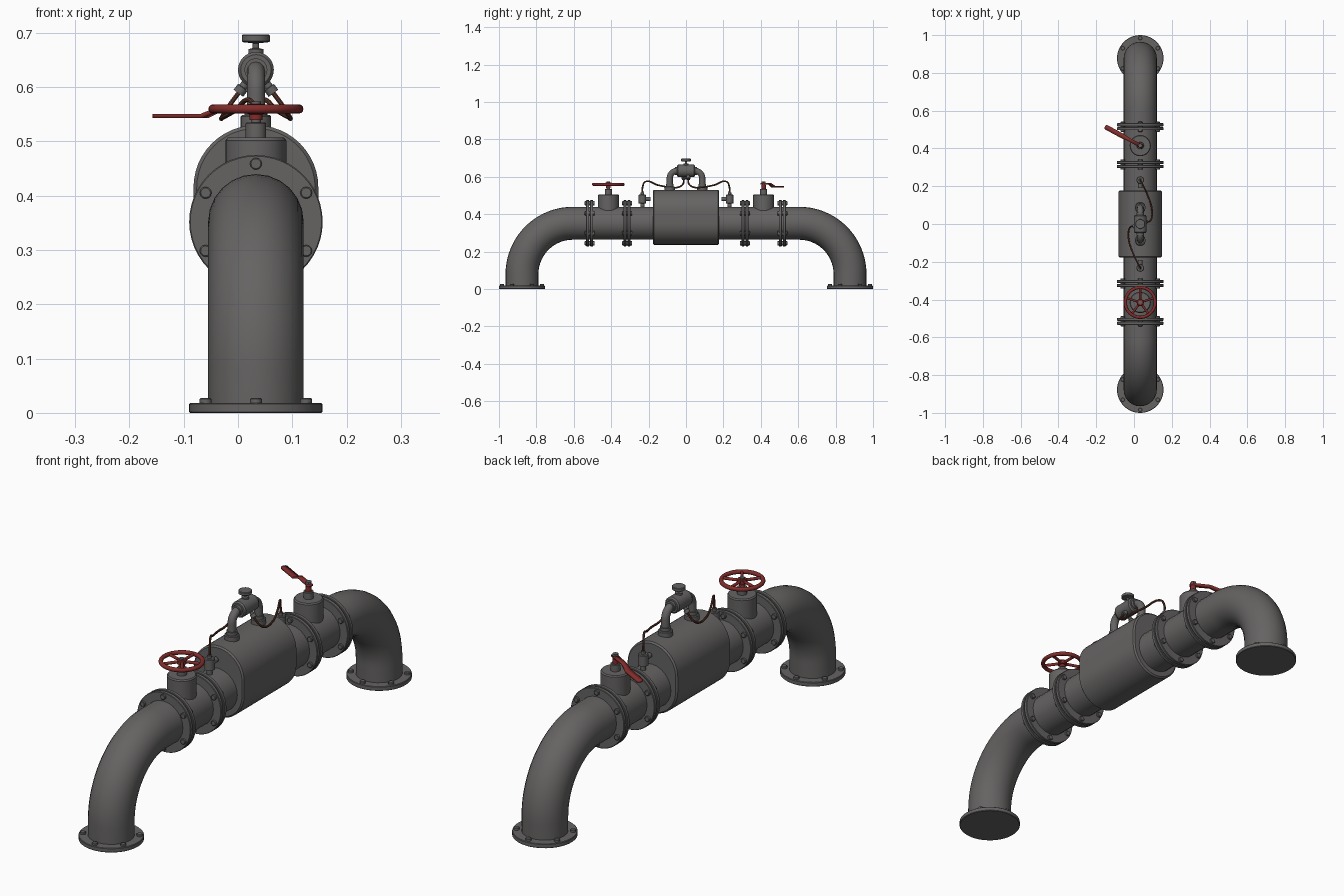
import bpy, bmesh, math
from mathutils import Vector, Matrix

if "Cube" in bpy.data.objects:
    bpy.data.objects.remove(bpy.data.objects["Cube"])

CX, CZ, R = 0.033, 0.352, 0.088      # pipe axis and radius


def material(name, rgb):
    m = bpy.data.materials.new(name)
    m.diffuse_color = (*rgb, 1)
    m.use_nodes = True
    m.node_tree.nodes["Principled BSDF"].inputs["Base Color"].default_value = m.diffuse_color
    return m


GREY = material("iron grey", (0.13, 0.125, 0.123))
RED = material("handle red", (0.22, 0.026, 0.024))
BROWN = material("tube brown", (0.11, 0.04, 0.026))


def finish(name, bm, mat):
    bmesh.ops.recalc_face_normals(bm, faces=bm.faces)
    me = bpy.data.meshes.new(name)
    bm.to_mesh(me)
    bm.free()
    me.materials.append(mat)
    ob = bpy.data.objects.new(name, me)
    bpy.context.collection.objects.link(ob)
    smooth(ob)
    return ob


def smooth(ob):
    bpy.ops.object.select_all(action='DESELECT')
    bpy.context.view_layer.objects.active = ob
    ob.select_set(True)
    bpy.ops.object.shade_smooth_by_angle(angle=math.radians(35))


def lathe(name, profile, loc, axis=(0, 0, 1), mat=GREY, seg=32):
    """Closed solid from (radius, height) points turned about an axis."""
    bm = bmesh.new()
    mtx = Matrix.Translation(loc) @ Vector((0, 0, 1)).rotation_difference(Vector(axis)).to_matrix().to_4x4()
    rings = []
    for r, h in profile:
        rings.append([bm.verts.new(mtx @ Vector((r * math.cos(2 * math.pi * i / seg),
                                                 r * math.sin(2 * math.pi * i / seg), h))) for i in range(seg)])
    for a, b in zip(rings, rings[1:]):
        for i in range(seg):
            j = (i + 1) % seg
            bm.faces.new((a[i], a[j], b[j], b[i]))
    bm.faces.new(rings[0])
    bm.faces.new(rings[-1])
    return finish(name, bm, mat)


def tube(name, pts, radius, mat=GREY, curved=False, res=4):
    cu = bpy.data.curves.new(name, 'CURVE')
    cu.dimensions = '3D'
    cu.bevel_depth, cu.bevel_resolution, cu.use_fill_caps = radius, res, True
    if curved:
        sp = cu.splines.new('BEZIER')
        sp.bezier_points.add(len(pts) - 1)
        for bp, p in zip(sp.bezier_points, pts):
            bp.co = p
            bp.handle_left_type = bp.handle_right_type = 'AUTO'
        sp.resolution_u = 8
    else:
        sp = cu.splines.new('POLY')
        sp.points.add(len(pts) - 1)
        for sp_pt, p in zip(sp.points, pts):
            sp_pt.co = (*p, 1)
    cu.materials.append(mat)
    ob = bpy.data.objects.new(name, cu)
    bpy.context.collection.objects.link(ob)
    bpy.ops.object.select_all(action='DESELECT')
    bpy.context.view_layer.objects.active = ob
    ob.select_set(True)
    bpy.ops.object.convert(target='MESH')
    smooth(bpy.context.view_layer.objects.active)


def arc(cy, cz, r, a0, a1, n):
    return [(CX, cy + r * math.cos(math.radians(a0 + (a1 - a0) * i / n)),
             cz + r * math.sin(math.radians(a0 + (a1 - a0) * i / n))) for i in range(n + 1)]


# main pipe with both elbows
B = 0.272
tube("main_pipe", [(CX, -0.877, 0.005)] + arc(-0.605, CZ - B, B, 180, 90, 20)
     + arc(0.605, CZ - B, B, 90, 0, 20) + [(CX, 0.877, 0.005)], R, res=10)


# flanges and bolts
def disc(name, r, t, loc, axis):
    lathe(name, [(r - 0.002, 0), (r, 0.002), (r, t - 0.002), (r - 0.002, t)], loc, axis, seg=48)


BR = 0.107
for s, side in ((-1, "front"), (1, "back")):
    disc(side + "_base_flange", 0.123, 0.018, (CX, s * 0.877, 0), (0, 0, 1))
    for k in range(6):
        a = math.radians(90 + 60 * k)
        u, v = BR * math.cos(a), BR * math.sin(a)
        lathe(side + "_base_bolt", [(0.011, 0), (0.011, 0.012), (0.009, 0.0135)],
              (CX + u, s * 0.877 + v, 0.0135), seg=12)
        for y in (0.315, 0.515):
            lathe(side + "_flange_bolt", [(0.009, -0.027), (0.011, -0.0255), (0.011, 0.0255), (0.009, 0.027)],
                  (CX + u, s * y, CZ + v), (0, 1, 0), seg=12)
    for y in (0.315, 0.515):
        for d in (-0.0185, 0.0025):
            disc(side + "_pipe_flange", 0.123, 0.016, (CX, s * y + d, CZ), (0, 1, 0))

    # valve bonnet, gland and stem
    lathe(side + "_bonnet", [(0.056, 0.36), (0.056, 0.502), (0.052, 0.507), (0.019, 0.507), (0.019, 0.533),
                             (0.017, 0.535)], (CX, s * 0.415, 0))
    lathe(side + "_valve_stem", [(0.009, 0.53), (0.009, 0.574)], (CX, s * 0.415, 0), seg=16)

    # pressure tap on the pipe
    lathe(side + "_tap", [(0.011, 0.42), (0.011, 0.457), (0.02, 0.459), (0.02, 0.502), (0.017, 0.505),
                          (0.009, 0.505), (0.009, 0.516)], (CX, s * 0.233, 0), seg=20)
    lathe(side + "_tap_side_plug", [(0.011, 0), (0.011, 0.042)], (CX, s * 0.233, 0.482), (0, -s, 0), seg=16)

    # pilot elbow rising from the body
    tube(side + "_pilot_elbow", [(CX, s * 0.087, 0.52)]
         + [(x, s * y, z) for x, y, z in arc(0.047, 0.592, 0.04, 0, 90, 10)] + [(CX, s * 0.03, 0.632)], 0.0165)
    lathe(side + "_elbow_collar", [(0.028, 0.515), (0.028, 0.546), (0.025, 0.549), (0.021, 0.549), (0.021, 0.562)],
          (CX, s * 0.087, 0), seg=24)

    # angled pilot port and bent sensing tube
    y0 = s * 0.012
    d = Vector((s * 0.6, 0, -0.8)).normalized()
    lathe(side + "_pilot_port", [(0.008, 0), (0.008, 0.04), (0.011, 0.041), (0.011, 0.054)],
          (CX, y0, 0.632), d, seg=16)
    tube(side + "_sensing_tube", [
        (CX, s * 0.233, 0.51), (CX, s * 0.231, 0.55), (CX + s * 0.008, s * 0.218, 0.574),
        (CX + s * 0.04, s * 0.15, 0.556), (CX + s * 0.06, s * 0.09, 0.545),
        (CX + s * 0.062, s * 0.04, 0.545), (CX + s * 0.052, s * 0.016, 0.562),
        (CX + s * 0.03, y0, 0.592)], 0.0045, BROWN, True, 2)

# central body: rounded stadium section with softened ends
bm = bmesh.new()
rings = []
for y, r in ((-0.177, 0.109), (-0.171, 0.115), (0.171, 0.115), (0.177, 0.109)):
    ring = []
    for zc, a0 in ((0.415, 0), (CZ, 180)):
        for i in range(25):
            a = math.radians(a0 + 7.5 * i)
            ring.append(bm.verts.new((CX + r * math.cos(a), y, zc + r * math.sin(a))))
    rings.append(ring)
for a, b in zip(rings, rings[1:]):
    for i in range(len(a)):
        j = (i + 1) % len(a)
        bm.faces.new((a[i], a[j], b[j], b[i]))
bm.faces.new(rings[0])
bm.faces.new(rings[-1])
finish("central_body", bm, GREY)

# pilot valve with adjusting knob
lathe("pilot_valve", [(0.021, -0.06), (0.021, -0.048), (0.028, -0.048), (0.033, -0.042), (0.033, 0.042),
                      (0.028, 0.048), (0.021, 0.048), (0.021, 0.06)], (CX, 0, 0.632), (0, 1, 0))
lathe("pilot_knob", [(0.014, 0.65), (0.014, 0.67), (0.006, 0.672), (0.006, 0.681), (0.024, 0.683), (0.026, 0.685),
                     (0.026, 0.695), (0.024, 0.697)], (CX, 0, 0), seg=24)

# hand wheel: rim, spokes and hub
WY, WZ = -0.415, 0.56
bpy.ops.mesh.primitive_torus_add(location=(CX, WY, WZ), major_radius=0.079, minor_radius=0.0085,
                                 major_segments=48, minor_segments=12)
rim = bpy.context.object
rim.name = "wheel_rim"
rim.data.materials.append(RED)
smooth(rim)
for k in range(5):
    a = math.radians(90 + 72 * k)
    lathe("wheel_spoke", [(0.006, 0.005), (0.006, 0.079)], (CX, WY, WZ), (math.cos(a), math.sin(a), 0), RED, 12)
lathe("wheel_hub", [(0.012, 0.54), (0.012, 0.55), (0.019, 0.552), (0.019, 0.566), (0.016, 0.569)],
      (CX, WY, 0), mat=RED, seg=20)

# lever: cranked flat bar with thickness
bm = bmesh.new()
u = Vector((-0.88, 0.475, 0)).normalized()
w = Vector((-u.y, u.x, 0))
prev = None
for t, z, h in ((-0.014, 0.562, 0.011), (0.07, 0.562, 0.009), (0.108, 0.547, 0.013),
                (0.205, 0.547, 0.013), (0.212, 0.547, 0.008)):
    p = Vector((CX, 0.415, z)) + u * t
    cur = [bm.verts.new(p - w * h), bm.verts.new(p + w * h)]
    if prev:
        bm.faces.new((prev[0], cur[0], cur[1], prev[1]))
    prev = cur
lever = finish("lever_handle", bm, RED)
sol = lever.modifiers.new("thickness", 'SOLIDIFY')
sol.thickness, sol.offset = 0.008, 0
lathe("lever_nut", [(0.012, 0.535), (0.012, 0.556)], (CX, 0.415, 0), mat=RED, seg=16)
lathe("lever_cap_nut", [(0.012, 0.564), (0.012, 0.575)], (CX, 0.415, 0), seg=6)
